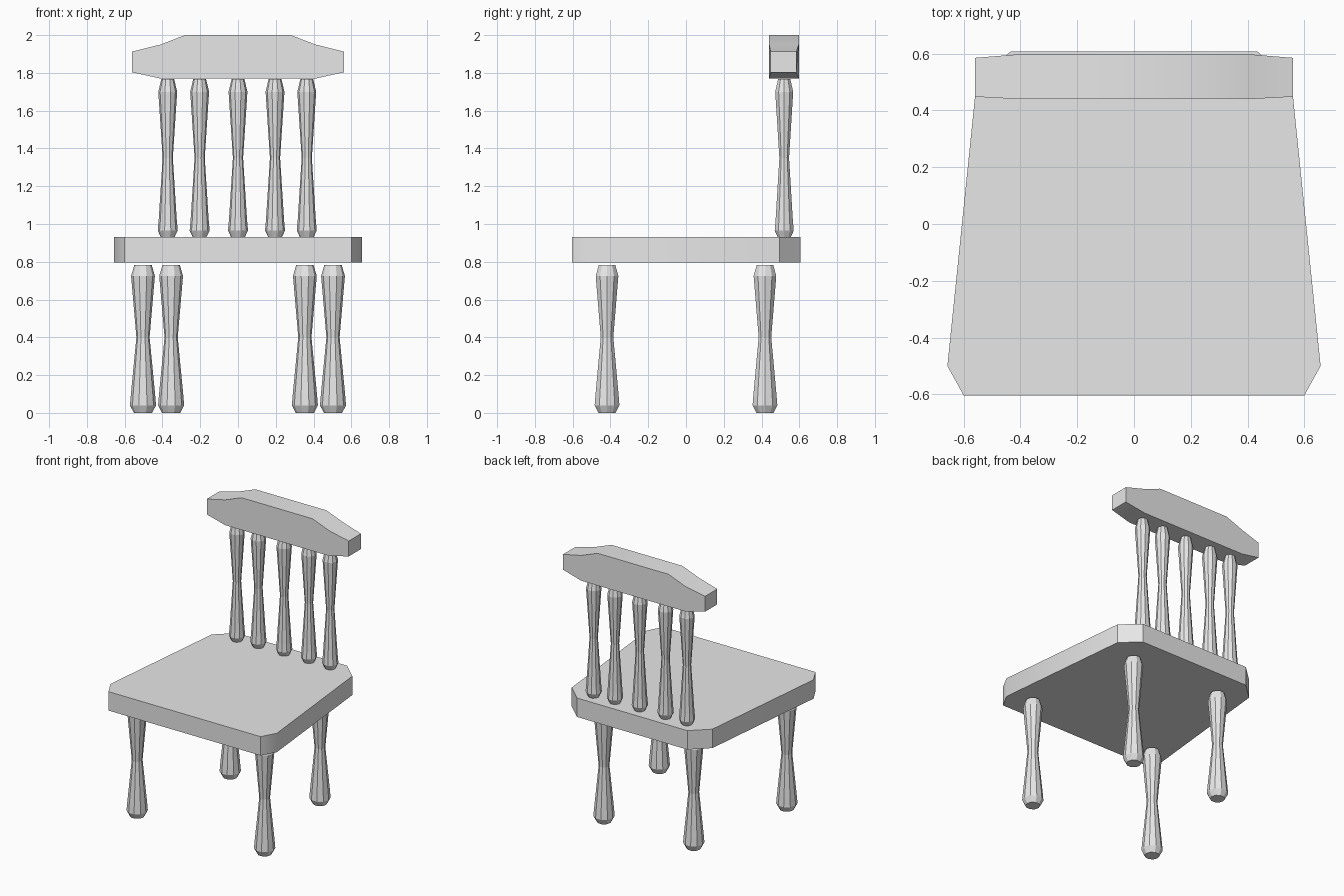
import bpy
import bmesh
from math import cos, sin, pi, radians

old = bpy.data.objects.get("Cube")
if old:
    bpy.data.objects.remove(old, do_unlink=True)

grey = bpy.data.materials.new("light_grey")
grey.use_nodes = True
grey.diffuse_color = (0.8, 0.8, 0.8, 1)
grey.node_tree.nodes["Principled BSDF"].inputs["Base Color"].default_value = (0.8, 0.8, 0.8, 1)


def finish(name, bm, location=(0, 0, 0), smooth_angle=None):
    bmesh.ops.recalc_face_normals(bm, faces=bm.faces)
    mesh = bpy.data.meshes.new(name)
    bm.to_mesh(mesh)
    bm.free()
    mesh.materials.append(grey)
    obj = bpy.data.objects.new(name, mesh)
    obj.location = location
    bpy.context.collection.objects.link(obj)
    if smooth_angle:
        bpy.ops.object.select_all(action="DESELECT")
        obj.select_set(True)
        bpy.context.view_layer.objects.active = obj
        bpy.ops.object.shade_smooth_by_angle(angle=radians(smooth_angle))
    return obj


def loft(rings):
    """Skin a stack of point rings and cap both ends."""
    bm = bmesh.new()
    loops = [[bm.verts.new(p) for p in ring] for ring in rings]
    n = len(loops[0])
    for a, b in zip(loops, loops[1:]):
        for i in range(n):
            j = (i + 1) % n
            bm.faces.new((a[i], a[j], b[j], b[i]))
    bm.faces.new(loops[0][::-1])
    bm.faces.new(loops[-1])
    return bm


def mirrored(half):
    """Complete an outline from its +x half."""
    return half + [(-x, v) for x, v in reversed(half)]


def turned_post(name, profile, location, sides=10):
    angles = [2 * pi * i / sides for i in range(sides)]
    rings = [[(r * cos(a), r * sin(a), z) for a in angles] for r, z in profile]
    return finish(name, loft(rings), location)


# Seat: tapered slab with cut corners
seat = mirrored([(0.60, -0.603), (0.657, -0.5), (0.555, 0.495), (0.435, 0.607)])
finish("seat", loft([[(x, y, z) for x, y in seat] for z in (0.795, 0.93)]), smooth_angle=40)

# Legs, wider apart at the front
leg = [(0.048, 0), (0.069, 0.04), (0.064, 0.1), (0.035, 0.4), (0.063, 0.725), (0.046, 0.783)]
for row, x, y in (("front", 0.503, -0.418), ("back", 0.354, 0.418)):
    for side, sign in (("left", 1), ("right", -1)):
        turned_post(f"{row}_leg_{side}", leg, (sign * x, y, 0))

# Back spindles
spindle = [(0.036, 0.93), (0.053, 0.965), (0.048, 1.02), (0.027, 1.35), (0.050, 1.70), (0.034, 1.767)]
for i, x in enumerate((-0.372, -0.203, 0, 0.196, 0.364)):
    turned_post(f"back_spindle_{i + 1}", spindle, (x, 0.52, 0))

# Crest rail: angled outline, slightly thinner at its ends
crest = mirrored([(0.28, 2.0), (0.41, 1.95), (0.56, 1.913), (0.56, 1.803), (0.41, 1.77)])
END_X = 0.5
front = [(x, 0.448 if abs(x) > END_X else 0.44, z) for x, z in crest]
rear = [(x, 0.585 if abs(x) > END_X else 0.597, z) for x, z in crest]
finish("crest_rail", loft([front, rear]), smooth_angle=30)
